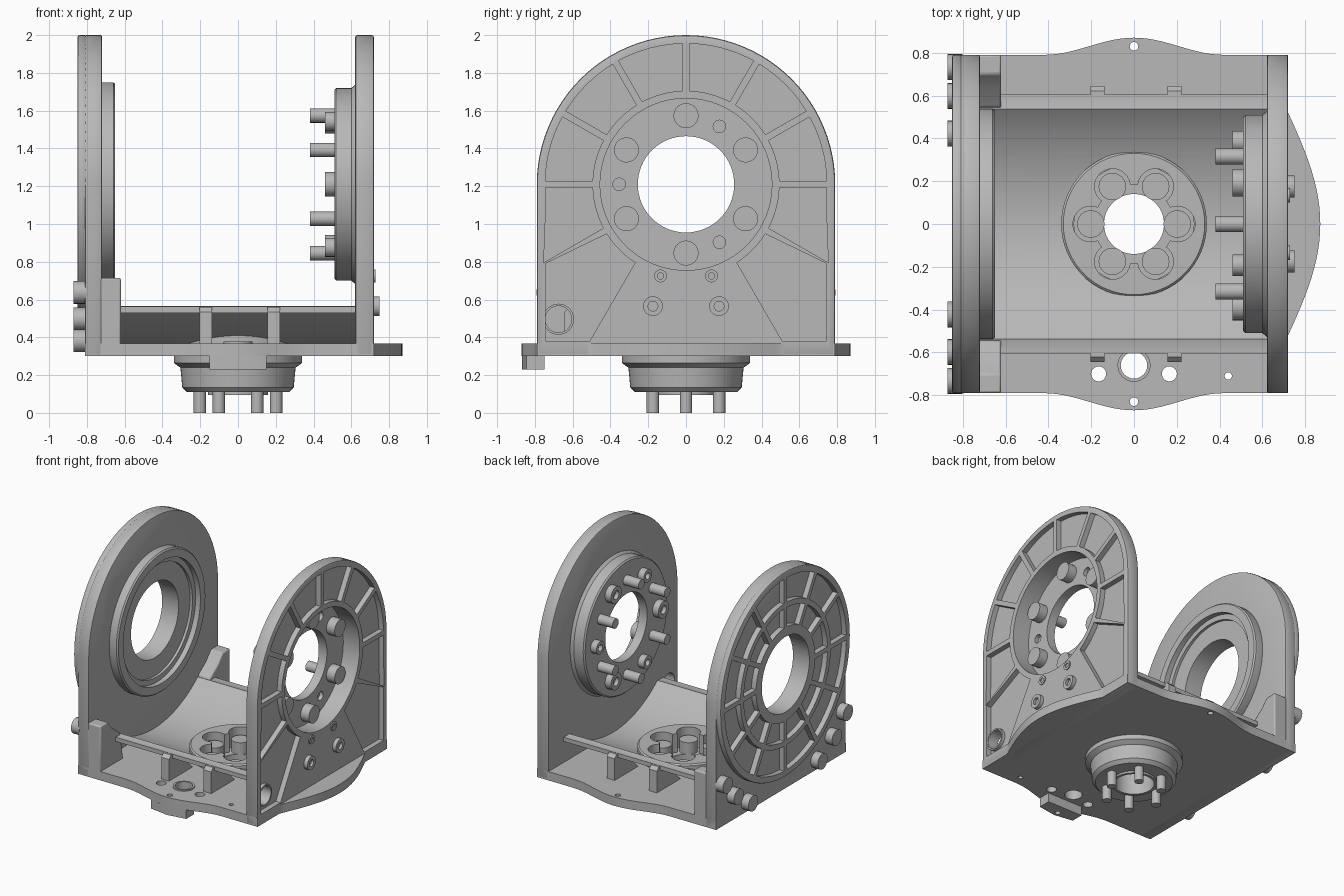
import bpy, bmesh
from math import sin, cos, pi, radians, sqrt

cube = bpy.data.objects.get("Cube")
if cube:
    bpy.data.objects.remove(cube)

metal = bpy.data.materials.new("grey_metal")
metal.use_nodes = True
GREY = (0.48, 0.48, 0.48, 1)
metal.diffuse_color = GREY
metal.node_tree.nodes["Principled BSDF"].inputs["Base Color"].default_value = GREY

AXLE = 1.21   # height of the shared bearing axis
HALF = 0.79   # half depth of the cradle and radius of the arches


def finish(name, bm):
    bmesh.ops.remove_doubles(bm, verts=bm.verts, dist=1e-5)
    bmesh.ops.recalc_face_normals(bm, faces=bm.faces)
    mesh = bpy.data.meshes.new(name)
    bm.to_mesh(mesh)
    bm.free()
    mesh.materials.append(metal)
    mesh.shade_smooth()
    mesh.set_sharp_from_angle(angle=radians(30))
    ob = bpy.data.objects.new(name, mesh)
    bpy.context.collection.objects.link(ob)
    return ob


def prism(name, pts, axis, a, b):
    """Extrude a 2D outline along x (points y,z) or z (points x,y)."""
    bm = bmesh.new()
    at = (lambda p, t: (t, p[0], p[1])) if axis == "x" else (lambda p, t: (p[0], p[1], t))
    low = [bm.verts.new(at(p, a)) for p in pts]
    high = [bm.verts.new(at(p, b)) for p in pts]
    bm.faces.new(low)
    bm.faces.new(high)
    for i in range(len(pts)):
        j = (i + 1) % len(pts)
        bm.faces.new((low[i], low[j], high[j], high[i]))
    return finish(name, bm)


def circle(u, v, r, n=32):
    return [(u + r * cos(2 * pi * i / n), v + r * sin(2 * pi * i / n)) for i in range(n)]


def rod(name, u, v, r, axis, a, b, n=32):
    return prism(name, circle(u, v, r, n), axis, a, b)


def lathe(name, profile, axis, u, v, n=64):
    """Revolve (radius, position) points about an x or z axis through u,v."""
    bm = bmesh.new()
    rings = []
    for r, t in profile:
        ring = circle(u, v, r, n)
        rings.append([bm.verts.new((t, *p) if axis == "x" else (*p, t)) for p in ring])
    closed = min(r for r, t in profile) > 0
    for i in range(len(rings) if closed else len(rings) - 1):
        p, q = rings[i], rings[(i + 1) % len(rings)]
        for k in range(n):
            m = (k + 1) % n
            bm.faces.new((p[k], p[m], q[m], q[k]))
    return finish(name, bm)


def cap_bolt(name, u, v, r, axis, seat, top):
    """Cylinder head with a round socket in its free end."""
    s, floor = r * 0.5, top + (seat - top) * 0.5
    return lathe(name, [(0, seat), (r, seat), (r, top), (s, top), (s, floor), (0, floor)],
                 axis, u, v, 24)


def soften(ob, width=0.012):
    mod = ob.modifiers.new("edge", "BEVEL")
    mod.width, mod.segments = width, 2
    mod.limit_method, mod.angle_limit = "ANGLE", radians(35)


def cut(ob, cutters):
    for c in cutters:
        c.hide_render = True
        mod = ob.modifiers.new("cut", "BOOLEAN")
        mod.operation, mod.solver, mod.object = "DIFFERENCE", "EXACT", c
    bpy.context.view_layer.update()
    deps = bpy.context.evaluated_depsgraph_get()
    mesh = bpy.data.meshes.new_from_object(ob.evaluated_get(deps))
    ob.modifiers.clear()
    ob.data = mesh
    mesh.shade_smooth()
    mesh.set_sharp_from_angle(angle=radians(30))
    for c in cutters:
        bpy.data.objects.remove(c)


def ring_pos(r, deg):
    return r * cos(radians(deg)), AXLE + r * sin(radians(deg))


def sector(a0, a1, r0, rim, rib=0.018):
    """Pocket outline between two ribs; angles run from the top of the arch."""
    pts = []
    for r_of, order in ((lambda a: r0, range(9)), (rim, range(8, -1, -1))):
        for i in order:
            a = radians(a0 + (a1 - a0) * i / 8)
            r = r_of(a)
            a += rib / r * (1 - i / 4)
            pts.append((r * sin(a), AXLE + r * cos(a)))
    return pts


def mirrored(pts):
    return [(-u, v) for u, v in pts]


arch = [(-HALF, 0.3), (HALF, 0.3)] + [
    (HALF * cos(pi * i / 48), AXLE + HALF * sin(pi * i / 48)) for i in range(49)]

# Right arm: ribbed arch with bearing recess
right_arm = prism("right_arm", arch, "x", 0.62, 0.72)
soften(right_arm)
side = lambda a: 0.745 / max(sin(a), 0.01) if a > pi / 2 else 0.745
pockets = [sector(30 * i, 30 * i + 30, 0.495, side) for i in range(4)]
inner = [(0.495 * sin(radians(a)), AXLE + 0.495 * cos(radians(a))) for a in range(147, 121, -5)]
pockets.append(inner + [(0.745, 0.79), (0.745, 0.38), (0.51, 0.38)])
tools = [prism("pocket", q, "x", 0.68, 0.8) for p in pockets for q in (p, mirrored(p))]
tools.append(rod("bore", 0, AXLE, 0.455, "x", 0.5, 0.9, 64))
tools.append(rod("port", -0.675, 0.496, 0.07, "x", 0.5, 0.9))
cut(right_arm, tools)
lathe("port_ring", [(0.07, 0.63), (0.082, 0.63), (0.082, 0.705), (0.07, 0.705)],
      "x", -0.675, 0.496, 32)

right_hub = lathe("right_hub", [(0.255, 0.51), (0.5, 0.51), (0.51, 0.52), (0.51, 0.6),
                                (0.535, 0.63), (0.455, 0.63), (0.455, 0.58), (0.255, 0.58)],
                  "x", 0, AXLE)
cut(right_hub, [rod("pin_hole", *ring_pos(0.354, a), 0.033, "x", 0.55, 0.65) for a in (60, 180, 300)])
for k in range(6):
    u, v = ring_pos(0.364, 30 + 60 * k)
    rod("hub_bolt_head", u, v, 0.066, "x", 0.57, 0.65)
    rod("hub_bolt_shaft", u, v, 0.038, "x", 0.38, 0.53, 20)
    u, v = ring_pos(0.385, 60 * k)
    cap_bolt("hub_cap_bolt", u, v, 0.05 if k % 2 == 0 else 0.065, "x", 0.52, 0.46)
for s in (-1, 1):
    cap_bolt("arm_bolt", s * 0.175, 0.565, 0.052, "x", 0.71, 0.75)
    cap_bolt("arm_boss", s * 0.135, 0.725, 0.034, "x", 0.71, 0.728)

# Left arm: plain arch, bearing ring inside, ribbed disc outside
left_arm = prism("left_arm", arch, "x", -0.81, -0.72)
soften(left_arm, 0.008)
cut(left_arm, [rod("bore", 0, AXLE, 0.5, "x", -1, -0.5, 64)])
lathe("left_hub", [(0.29, -0.81), (0.52, -0.81), (0.54, -0.72), (0.54, -0.66), (0.53, -0.65),
                   (0.47, -0.65), (0.47, -0.69), (0.43, -0.69), (0.43, -0.71), (0.29, -0.71)],
      "x", 0, AXLE)
left_disc = rod("left_disc", 0, AXLE, HALF, "x", -0.85, -0.8, 96)
soften(left_disc)
tools = [prism("pocket", sector(30 * i, 30 * i + 30, r0, lambda a, r1=r1: r1), "x", -0.9, -0.81)
         for i in range(12) for r0, r1 in ((0.55, 0.74), (0.36, 0.51))]
tools.append(rod("bore", 0, AXLE, 0.29, "x", -1, -0.5, 64))
cut(left_disc, tools)
for s in (-1, 1):
    for a in (38, 50, 63):
        u, v = ring_pos(0.93, -a)
        rod("side_bolt", s * u, v, 0.06, "x", -0.87, -0.8, 24)
    # Corner block tying arm to base
    block = [(0.79, 0.3), (0.79, 0.715), (0.7, 0.715), (0.645, 0.65), (0.545, 0.575), (0.5, 0.3)]
    soften(prism("corner_block", [(s * u, v) for u, v in block], "x", -0.73, -0.62), 0.01)

# Base plate with curved bulges on three edges
front = [(-0.42 + 0.84 * i / 24, -HALF - 0.04 * (1 - cos(2 * pi * i / 24))) for i in range(25)]
bulge = [(0.72 + 0.15 * cos(pi * i / 24), 0.52 * i / 12) for i in range(-12, 13)]
outline = ([(-0.81, -HALF)] + front + [(0.72, -HALF)] + bulge + [(0.72, HALF)]
           + [(u, -v) for u, v in reversed(front)] + [(-0.81, HALF)])
base = prism("base_plate", outline, "z", 0.3, 0.368)
holes = [(0, -0.66, 0.065), (-0.165, -0.7, 0.035), (0.165, -0.7, 0.035),
         (0.44, -0.71, 0.017), (0, -0.83, 0.02), (0, 0.83, 0.02), (0, 0, 0.28)]
cut(base, [rod("hole", u, v, r, "z", 0.1, 0.6) for u, v, r in holes])
lathe("bushing", [(0.062, 0.3), (0.077, 0.3), (0.077, 0.378), (0.062, 0.378)], "z", 0, -0.66, 32)
tab = prism("front_tab", [(-0.15, -0.845), (0, -0.868), (0.15, -0.845), (0.15, -0.75), (-0.15, -0.75)],
            "z", 0.23, 0.31)
cut(tab, [rod("hole", 0, -0.83, 0.02, "z", 0.1, 0.6)])

# Curved trough with outward lips and stiffening ribs
arc = lambda r, t: [(r * sin(t * i / 20), AXLE - r * cos(t * i / 20)) for i in range(-20, 21)]
rim = [(0.545, 0.562), (0.605, 0.562), (0.605, 0.53)]
trough = prism("trough", arc(0.84, 0.695) + rim + arc(0.87, 0.675)[::-1] + mirrored(rim)[::-1],
               "x", -0.73, 0.63)
cut(trough, [rod("hole", 0, 0, 0.335, "z", 0.1, 0.8, 64)])
for s in (-1, 1):
    for x in (-0.17, 0.19):
        rib = [(0.35, 0.36), (0.645, 0.36), (0.645, 0.535), (0.62, 0.56), (0.548, 0.56)]
        prism("rib", [(s * u, v) for u, v in rib], "x", x - 0.033, x + 0.033)

# Swivel hub in the floor, with lobed recess and bolts
hub = lathe("swivel_hub", [(0.14, 0.11), (0.27, 0.11), (0.295, 0.135), (0.305, 0.24), (0.32, 0.25),
                           (0.34, 0.265), (0.34, 0.435), (0.33, 0.445), (0.14, 0.445)], "z", 0, 0)
spots = [(0.202 * cos(pi * k / 3), 0.202 * sin(pi * k / 3)) for k in range(6)]
cut(hub, [rod("lobe", u, v, 0.083, "z", 0.3, 0.6) for u, v in spots]
    + [rod("well", 0, 0, 0.185, "z", 0.3, 0.6, 48)])
lathe("lower_collar", [(0.14, 0.095), (0.16, 0.095), (0.16, 0.12), (0.14, 0.12)], "z", 0, 0, 48)
for u, v in spots:
    rod("swivel_bolt_head", u, v, 0.064, "z", 0.29, 0.39)
    rod("swivel_bolt_shaft", u, v, 0.033, "z", 0, 0.13, 20)
